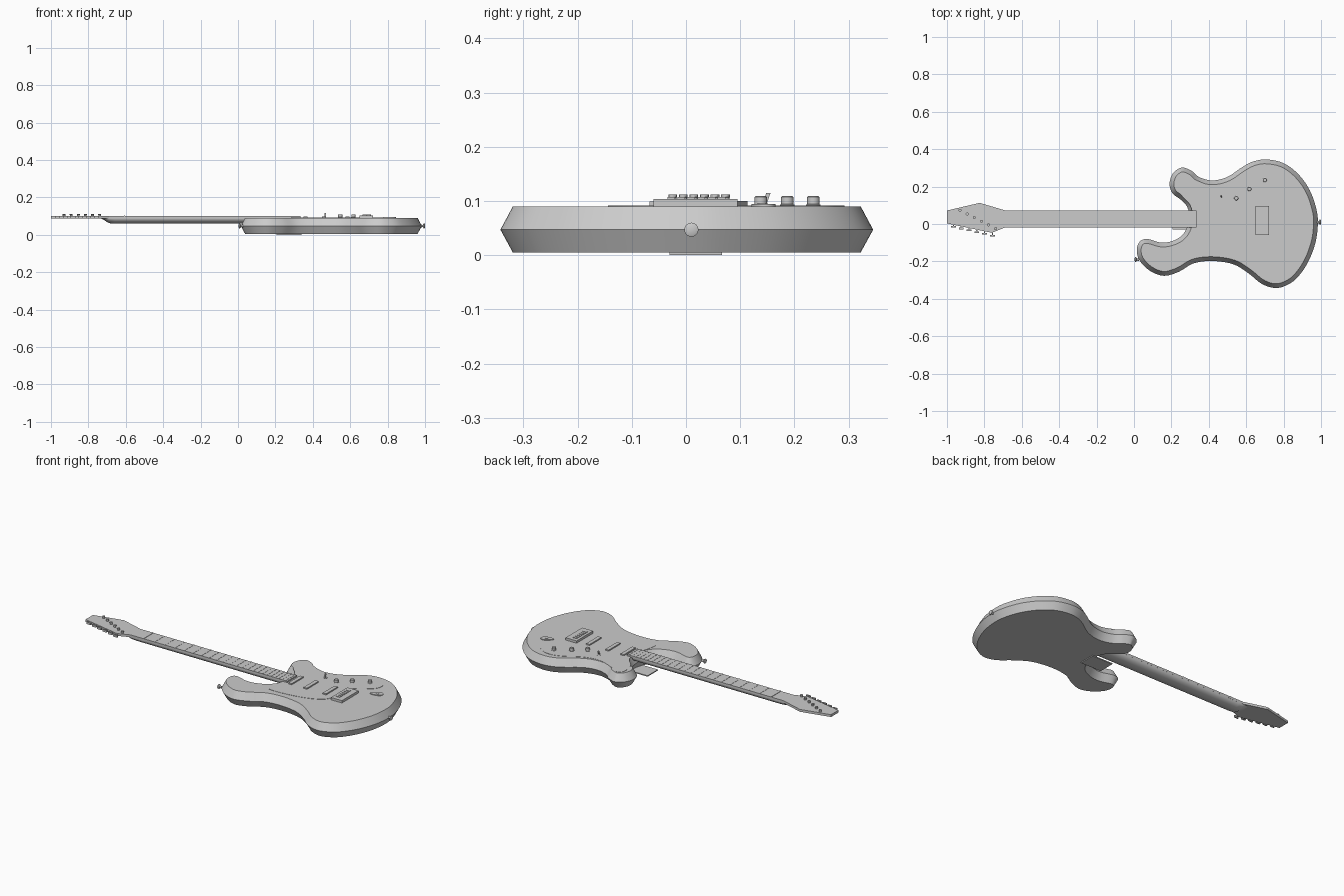
import bpy, bmesh, math
from mathutils import Vector, Matrix

old = bpy.data.objects.get("Cube")
if old:
    bpy.data.objects.remove(old)

grey = bpy.data.materials.new("plain grey")
grey.use_nodes = True
grey.diffuse_color = (0.6, 0.6, 0.6, 1)
grey.node_tree.nodes["Principled BSDF"].inputs["Base Color"].default_value = (0.6, 0.6, 0.6, 1)


def finish(bm, name, smooth=True):
    bmesh.ops.recalc_face_normals(bm, faces=bm.faces)
    mesh = bpy.data.meshes.new(name)
    bm.to_mesh(mesh)
    bm.free()
    mesh.materials.append(grey)
    obj = bpy.data.objects.new(name, mesh)
    bpy.context.collection.objects.link(obj)
    if smooth:
        bpy.ops.object.select_all(action="DESELECT")
        obj.select_set(True)
        bpy.context.view_layer.objects.active = obj
        bpy.ops.object.shade_smooth_by_angle(angle=math.radians(30))
    return obj


def loft(name, rings, smooth=True):
    """Skin matching rings of points and cap both ends."""
    bm = bmesh.new()
    loops = [[bm.verts.new(p) for p in ring] for ring in rings]
    n = len(loops[0])
    for a, b in zip(loops, loops[1:]):
        for i in range(n):
            j = (i + 1) % n
            bm.faces.new((a[i], a[j], b[j], b[i]))
    bm.faces.new(loops[0])
    bm.faces.new(loops[-1])
    return finish(bm, name, smooth)


def slab(name, outline, z0, z1, smooth=True):
    return loft(name, [[(p[0], p[1], z) for p in outline] for z in (z0, z1)], smooth)


def box(name, x0, x1, y0, y1, z0, z1):
    return slab(name, [(x0, y0), (x1, y0), (x1, y1), (x0, y1)], z0, z1, False)


def turned(name, loc, profile, axis="Z", sides=20):
    """Round part from (radius, height) pairs along an axis."""
    turn = Matrix.Rotation(math.pi / 2, 3, "Y") if axis == "X" else Matrix.Identity(3)
    rings = [[Vector(loc) + turn @ Vector((r * math.cos(t), r * math.sin(t), h))
              for t in (2 * math.pi * i / sides for i in range(sides))] for r, h in profile]
    return loft(name, rings)


def smooth_loop(points, steps=5):
    """Closed rounded curve through the points."""
    pts = [Vector(p) for p in points]
    n, out = len(pts), []
    for i in range(n):
        a, b, c, d = (pts[(i + k) % n] for k in (-1, 0, 1, 2))
        for s in range(steps):
            t = s / steps
            out.append(0.5 * (2 * b + (c - a) * t + (2 * a - 5 * b + 4 * c - d) * t * t
                              + (3 * b - a - 3 * c + d) * t ** 3))
    return out


def inset(loop, dist):
    """Move a clockwise loop inward."""
    out = []
    for i, p in enumerate(loop):
        d = (loop[(i + 1) % len(loop)] - loop[i - 1]).normalized()
        out.append(p + Vector((d.y, -d.x)) * dist)
    return out


# Body: double-bevelled slab with two horns
edge = smooth_loop([
    (.295, .03), (.285, .09), (.25, .13), (.205, .165), (.19, .215), (.208, .27), (.255, .302),
    (.31, .283), (.35, .25), (.42, .233), (.50, .252), (.58, .305), (.64, .335), (.71, .345),
    (.80, .325), (.88, .265), (.94, .18), (.975, .08), (.983, 0), (.97, -.1), (.93, -.205),
    (.87, -.29), (.81, -.33), (.75, -.342), (.68, -.318), (.61, -.262), (.53, -.215),
    (.42, -.198), (.32, -.21), (.24, -.255), (.16, -.277), (.085, -.25), (.03, -.195),
    (.015, -.14), (.03, -.095), (.07, -.08), (.15, -.1), (.22, -.085), (.27, -.045)])
rim = inset(edge, .023)
loft("body", [[(p.x, p.y, z) for p in loop]
              for loop, z in ((rim, .005), (edge, .047), (rim, .09))])

# Thin scratch plate on the top
slab("scratch_plate", smooth_loop([
    (.235, .24), (.265, .27), (.32, .24), (.42, .205), (.52, .22), (.62, .275), (.70, .292),
    (.77, .26), (.77, .2), (.70, .14), (.65, .10), (.64, -.04), (.58, -.10), (.45, -.135),
    (.30, -.14), (.29, -.08), (.315, .02), (.30, .1), (.25, .16)]), .0895, .0915)
box("neck_plate", .205, .34, -.03, .066, 0, .006)

# Neck with a rounded back, tapering up into the headstock
mid_y, half = .027, .046


def neck_ring(x, depth):
    arc = [math.pi * i / 16 for i in range(17)]
    return [(x, mid_y - half * math.cos(t), .09 - depth * math.sin(t)) for t in arc] + \
           [(x, mid_y + half, .098), (x, mid_y - half, .098)]


loft("neck", [neck_ring(x, d) for x, d in
              ((-.735, .002), (-.715, .012), (-.69, .028), (-.66, .031), (.30, .031))])
box("fingerboard", -.605, .335, mid_y - half, mid_y + half, .088, .1)
box("nut", -.61, -.603, mid_y - half, mid_y + half, .096, .102)
for i in range(1, 23):
    x = .685 - 1.29 * 2 ** (-i / 12)
    box("fret", x - .0015, x + .0015, mid_y - half, mid_y + half, .099, .101)

# Headstock
slab("headstock", [(-1, .072), (-.825, .113), (-.69, mid_y + half), (-.60, mid_y + half),
                   (-.60, mid_y - half), (-.69, mid_y - half), (-.76, -.047), (-1, .003)],
     .086, .1, False)
for i in range(6):
    turned("string_post", (-.93 + .038 * i, .073 - .0195 * i, .098),
           [(.007, 0), (.007, .008), (.008, .009), (.008, .014)], sides=12)
    x, y = -.965 + .0415 * i, -.013 - .0096 * i
    box("tuner_stem", x - .003, x + .003, y, y + .025, .09, .096)
    box("tuner_button", x - .013, x + .013, y - .006, y + .003, .087, .099)

# Pickups and bridge
for x in (.36, .46, .585):
    box("pickup", x - .011, x + .011, -.028, .082, .09, .0985)
box("bridge", .65, .722, -.06, .095, .09, .104)
for i in range(6):
    y = -.027 + .0185 * i
    box("bridge_saddle", .665, .69, y - .007, y + .007, .103, .107)

# Controls
for x, y in ((.547, .138), (.617, .187), (.70, .235)):
    turned("control_knob", (x, y, .09), [(.0135, 0), (.0135, .003), (.0115, .004),
                                         (.0115, .017), (.0095, .019)])
turned("switch_base", (.467, .15, .09), [(.011, 0), (.011, .003)], sides=12)
loft("switch_lever", [[(.467 + w * a, y + w * b, z) for a, b in
                       ((-1, -1), (1, -1), (1, 1), (-1, 1))]
                      for w, y, z in ((.003, .145, .092), (.004, .152, .115))], False)

# Teardrop socket plate
c, s = math.cos(.4), math.sin(.4)
drop = []
for i in range(28):
    t = 2 * math.pi * i / 28
    u, v = .036 * math.cos(t), .019 * math.sin(t) * (1 + .35 * math.cos(t))
    drop.append((.81 + u * c - v * s, .14 + u * s + v * c))
slab("socket_plate", drop, .089, .094)
turned("socket", (.815, .141, .09), [(.009, 0), (.009, .006)], sides=12)

# Strap pins at both ends
pin = [(.008, 0), (.006, .012), (.013, .017), (.013, .022), (.009, .024)]
turned("strap_pin_rear", (.976, .01, .047), pin, "X")
turned("strap_pin_horn", (.028, -.19, .047), [(r, -h) for r, h in pin], "X")
